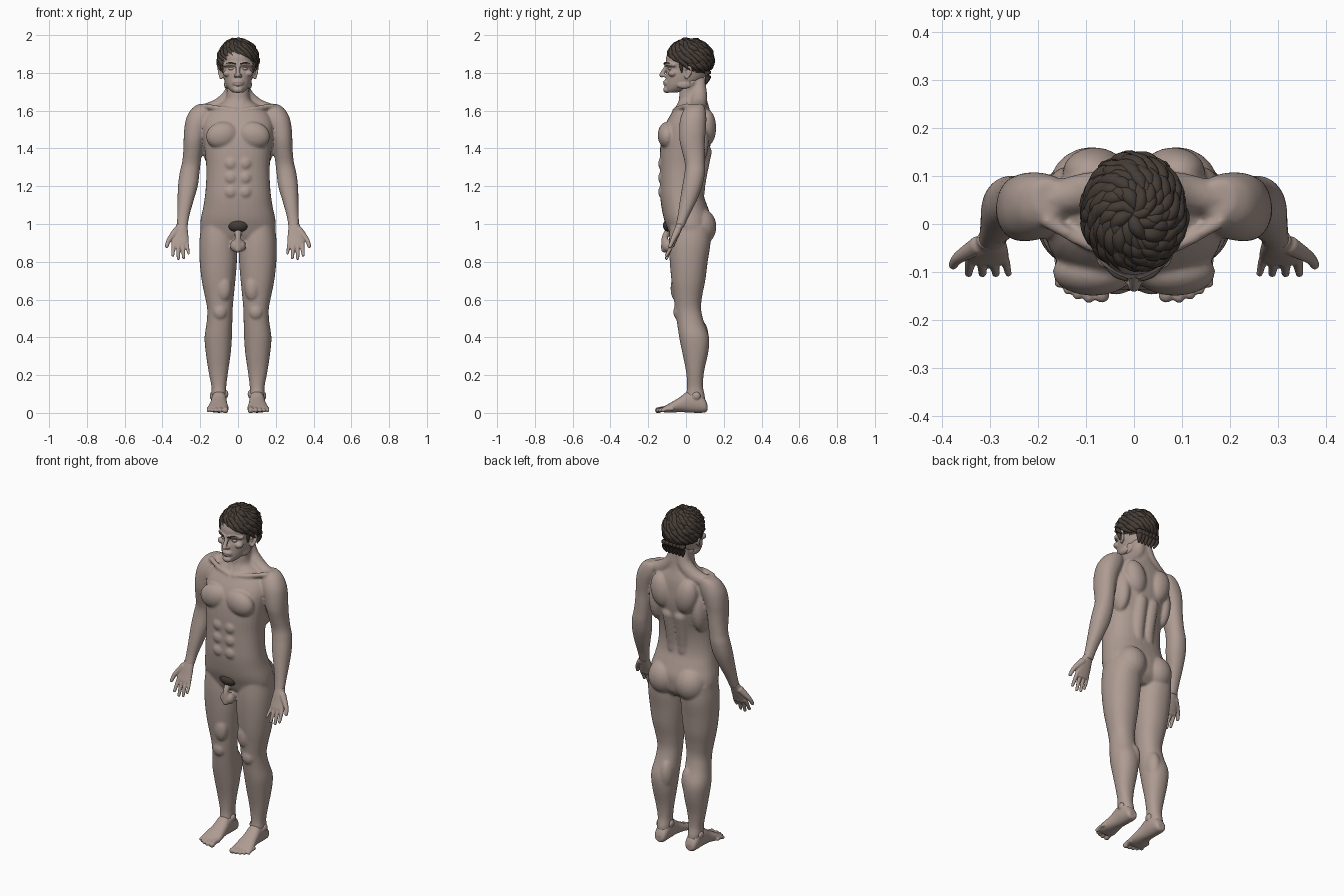
import bpy, bmesh, math, random
from mathutils import Vector, Matrix

random.seed(4)
def material(name, col):
    m = bpy.data.materials.new(name)
    m.diffuse_color = (*col, 1)
    return m
SKIN = material("skin", (0.42, 0.33, 0.29))
HAIR = material("hair", (0.06, 0.045, 0.036))

def spline(rows, sub=4):
    out = []
    for i in range(len(rows) - 1):
        p = [rows[max(0, min(len(rows) - 1, i + k))] for k in (-1, 0, 1, 2)]
        for s in range(sub):
            t = s / sub
            out.append([b + .5 * t * (c - a + t * (2*a - 5*b + 4*c - d + t * (3*(b - c) + d - a)))
                        for a, b, c, d in zip(*p)])
    return out + [list(rows[-1])]

def skin_rings(bm, rings):
    n = len(rings[0])
    vs = [[bm.verts.new(p) for p in r] for r in rings]
    for a, b in zip(vs, vs[1:]):
        for i in range(n):
            bm.faces.new((a[i], a[(i+1) % n], b[(i+1) % n], b[i]))
    bm.faces.new(vs[0][::-1])
    bm.faces.new(vs[-1])

# Rows are (position along axis, x min, x max, other min, other max)
def loft(bm, rows, axis="z", power=2.2, side=1, n=32):
    rings = []
    for t, x0, x1, v0, v1 in spline(rows):
        ring = []
        for i in range(n):
            a = 2 * math.pi * i / n
            c, s = math.cos(a), math.sin(a)
            x = (x0 + x1) / 2 + (x1 - x0) / 2 * math.copysign(abs(c) ** (2 / power), c)
            v = (v0 + v1) / 2 + (v1 - v0) / 2 * math.copysign(abs(s) ** (2 / power), s)
            ring.append((side * x, v, t) if axis == "z" else (side * x, t, v))
        rings.append(ring)
    skin_rings(bm, rings)

# Points are (x, y, z, radius)
def tube(bm, pts, side=1, n=12, sub=4, cap=True):
    pts = spline(pts, sub)
    rings = []
    for i, p in enumerate(pts):
        d = Vector(pts[min(i+1, len(pts)-1)][:3]) - Vector(pts[max(i-1, 0)][:3])
        q = d.to_track_quat("Z", "Y")
        rings.append([])
        for k in range(n):
            a = 2 * math.pi * k / n
            v = Vector(p[:3]) + q @ Vector((math.cos(a), math.sin(a), 0)) * p[3]
            rings[-1].append((side * v.x, v.y, v.z))
    skin_rings(bm, rings)
    if cap:
        for p in (pts[0], pts[-1]):
            ball(bm, p[:3], (p[3],) * 3, side)

def ball(bm, c, r, side=1, tilt=0):
    m = Matrix.Translation((side * c[0], c[1], c[2])) @ Matrix.Rotation(side * tilt, 4, "Y") @ Matrix.Diagonal((*r, 1))
    bmesh.ops.create_uvsphere(bm, u_segments=20, v_segments=14, radius=1, matrix=m)

def finish(bm, name, mat, voxel=0, smooth=0):
    bmesh.ops.recalc_face_normals(bm, faces=bm.faces)
    for f in bm.faces:
        f.smooth = True
    me = bpy.data.meshes.new(name)
    bm.to_mesh(me)
    bm.free()
    me.materials.append(mat)
    ob = bpy.data.objects.new(name, me)
    bpy.context.collection.objects.link(ob)
    if voxel:
        r = ob.modifiers.new("fuse", "REMESH")
        r.mode, r.voxel_size, r.use_smooth_shade = "VOXEL", voxel, True
        s = ob.modifiers.new("soften", "SMOOTH")
        s.factor, s.iterations = 0.5, smooth
    return ob

# Torso and neck
body = bmesh.new()
torso = [(.89, .13, -.05, .09), (.93, .185, -.08, .125), (.98, .2, -.1, .135), (1.03, .197, -.118, .135),
         (1.09, .184, -.13, .115), (1.15, .175, -.137, .095), (1.22, .169, -.138, .09), (1.3, .168, -.138, .1),
         (1.38, .176, -.138, .122), (1.46, .186, -.13, .135), (1.53, .188, -.108, .135), (1.585, .165, -.078, .13),
         (1.625, .115, -.05, .12), (1.655, .07, -.038, .112), (1.7, .06, -.035, .105), (1.78, .058, -.03, .1)]
loft(body, [(z, -w, w, f, b) for z, w, f, b in torso], power=2.35)
for s in (1, -1):
    # Legs
    loft(body, [(.99, .02, .195, -.085, .13), (.9, .008, .205, -.09, .13), (.8, .006, .203, -.086, .115),
                (.7, .014, .192, -.077, .102), (.62, .022, .176, -.066, .086), (.55, .028, .163, -.058, .08),
                (.48, .03, .166, -.048, .095), (.4, .032, .177, -.036, .122), (.32, .038, .171, -.02, .118),
                (.22, .052, .156, 0, .096), (.14, .062, .141, .006, .09), (.09, .062, .14, 0, .1),
                (.05, .068, .132, .01, .1)], side=s)
    ball(body, (.095, -.043, .535), (.036, .024, .042), s)
    ball(body, (.072, .07, .405), (.04, .05, .09), s)
    ball(body, (.075, -.05, .66), (.04, .032, .07), s)
    # Arms
    loft(body, [(1.635, .15, .21, .02, .09), (1.61, .13, .246, -.008, .102), (1.56, .14, .274, -.03, .108),
                (1.5, .165, .285, -.036, .105), (1.44, .18, .288, -.034, .1), (1.38, .19, .29, -.02, .1),
                (1.32, .198, .297, -.006, .1), (1.27, .204, .309, -.008, .1), (1.2, .213, .318, -.02, .086),
                (1.12, .236, .32, -.033, .055), (1.04, .258, .322, -.045, .015), (.98, .267, .325, -.058, -.012)], side=s)
    # Chest, back, seat and belly muscles
    ball(body, (.085, -.1, 1.47), (.086, .05, .07), s, .25)
    ball(body, (.14, .05, 1.43), (.048, .07, .13), s)
    ball(body, (.082, .108, 1.51), (.065, .052, .1), s, .2)
    ball(body, (.088, .075, .985), (.09, .086, .1), s)
    tube(body, [(.036, .06, 1.05, .038), (.034, .062, 1.2, .04), (.038, .095, 1.38, .042)], s)
    for z in (1.17, 1.245, 1.32):
        ball(body, (.038, -.118, z), (.037, .03, .038), s)
    # Neck muscles and collar bones
    tube(body, [(.02, .07, 1.75, .035), (.04, .07, 1.68, .042), (.1, .065, 1.625, .042), (.18, .05, 1.6, .035)], s)
    tube(body, [(.015, -.062, 1.6, .012), (.09, -.045, 1.612, .013), (.18, .005, 1.625, .014)], s, sub=3)
    tube(body, [(.058, .03, 1.75, .014), (.012, -.045, 1.61, .014)], s)
    ball(body, (.018, -.095, .885), (.024, .03, .033), s)
tube(body, [(0, -.09, .97, .018), (0, -.112, .93, .017), (0, -.115, .865, .018)])
finish(body, "body", SKIN, .0065, 7)

# Hands
hands = bmesh.new()
for s in (1, -1):
    loft(hands, [(1.0, .268, .326, -.052, -.008), (.97, .266, .334, -.063, -.022), (.93, .262, .348, -.075, -.04),
                 (.9, .262, .351, -.085, -.054), (.88, .267, .346, -.088, -.062)], side=s)
    for x0, x1, z, r in ((.271, .262, .835, .009), (.294, .288, .812, .0105), (.317, .316, .808, .0108), (.34, .345, .825, .0105)):
        tube(hands, [(x0, -.068, .9, r + .001), ((x0+x1)/2, -.084, .87, r), (x1, -.103, z + .01, r * .8)], s)
    tube(hands, [(.325, -.045, .965, .02), (.35, -.06, .935, .016), (.368, -.072, .91, .0125), (.377, -.085, .882, .01)], s)
finish(hands, "hands", SKIN, .0035, 3)

# Feet and toes
feet = bmesh.new()
for s in (1, -1):
    loft(feet, [(.113, .08, .122, .012, .045), (.1, .066, .134, .002, .075), (.06, .061, .14, 0, .115),
                (.01, .06, .142, .002, .115), (-.03, .057, .147, .004, .085), (-.075, .051, .158, .002, .058),
                (-.11, .05, .164, .002, .038), (-.125, .056, .155, .006, .028)], axis="y", side=s)
    ball(feet, (.065, .045, .1), (.014, .022, .022), s)
    ball(feet, (.136, .055, .09), (.014, .022, .022), s)
    for x, y, r in ((.067, -.148, .017), (.094, -.153, .0125), (.117, -.147, .0115), (.137, -.137, .011), (.156, -.123, .0105)):
        tube(feet, [(x, y + .05, .022, r), (x, y + .02, .02, r * .85), (x, y, .0135, r * .95)], s)
finish(feet, "feet", SKIN, .004, 3)

# Head: skull, jaw, ears, nose, lips, brow and cheeks
head = bmesh.new()
skull = [(1.695, .025, -.1, -.05), (1.71, .045, -.108, .0), (1.735, .063, -.109, .05), (1.765, .074, -.107, .09),
         (1.8, .081, -.103, .112), (1.825, .084, -.096, .122), (1.85, .088, -.106, .126), (1.89, .09, -.103, .126),
         (1.925, .082, -.084, .115), (1.95, .06, -.055, .085), (1.965, .03, -.015, .05)]
loft(head, [(z, -w, w, f, b) for z, w, f, b in skull], power=2.15)
tube(head, [(0, -.1, 1.838, .011), (0, -.117, 1.812, .011), (0, -.128, 1.789, .0135)])
ball(head, (0, -.103, 1.711), (.027, .018, .018))
ball(head, (0, -.111, 1.752), (.024, .012, .006))
ball(head, (0, -.109, 1.739), (.021, .012, .007))
ball(head, (0, -.1, 1.748), (.033, .018, .022))
for s in (1, -1):
    ball(head, (.013, -.113, 1.785), (.01, .012, .009), s)
    tube(head, [(.012, -.106, 1.844, .01), (.04, -.095, 1.848, .011), (.07, -.065, 1.842, .011)], s)
    ball(head, (.055, -.07, 1.797), (.024, .024, .018), s)
    ball(head, (.06, -.01, 1.738), (.014, .04, .022), s)
    tube(head, [(.08, -.002, 1.79, .006), (.09, .002, 1.772, .007), (.096, .018, 1.79, .007), (.102, .028, 1.815, .007),
                (.1, .015, 1.832, .007), (.09, .0, 1.82, .006)], s)
    ball(head, (.086, .012, 1.805), (.007, .014, .022), s)
finish(head, "head", SKIN, .004, 3)

# Eyes and eyebrows
eyes, brows = bmesh.new(), bmesh.new()
for s in (1, -1):
    ball(eyes, (.034, -.082, 1.822), (.016, .013, .009), s)
    tube(brows, [(.014, -.117, 1.848, .003), (.04, -.106, 1.854, .0045), (.066, -.08, 1.847, .002)], s)
finish(eyes, "eyes", SKIN)
finish(brows, "eyebrows", HAIR)

# Scalp cap
C, R = Vector((0, .02, 1.865)), Vector((.099, .117, .108))
def hairline(d):
    return 1.815 - .075 * d.y / max(.01, math.hypot(d.x, d.y))
hair = bmesh.new()
bmesh.ops.create_uvsphere(hair, u_segments=40, v_segments=28, radius=1,
                          matrix=Matrix.Translation(C) @ Matrix.Diagonal((*R, 1)))
bmesh.ops.delete(hair, geom=[v for v in hair.verts if v.co.z < hairline(v.co - C)], context="VERTS")

# Wavy locks swirling out from the crown
for i in range(210):
    a = i * 2.39996
    tilt = math.acos(1 - 1.25 * (i + .5) / 210)
    w = random.uniform(.011, .017)
    pts = []
    for k in range(4):
        t, b = tilt + .19 * (k - 1), a + .24 * (k - 1) + random.uniform(-.06, .06)
        d = Vector((math.sin(t) * math.cos(b), math.sin(t) * math.sin(b), math.cos(t)))
        lift = .98 + random.uniform(0, .05) + .02 * (k == 3)
        pts.append((*(C + Vector(x * y for x, y in zip(d, R)) * lift), w * (.35, 1, .85, .08)[k]))
    if pts[2][2] > hairline(Vector(pts[2][:3]) - C):
        tube(hair, pts, n=7, sub=3, cap=False)
# Nape and sideburns
for s in (1, -1):
    for x in (.012, .036, .058):
        tube(hair, [(x, .115, 1.81, .018), (x, .115, 1.775, .016), (x * .9, .104, 1.74, .004)], s, n=8, cap=False)
    tube(hair, [(.085, -.025, 1.86, .014), (.083, -.024, 1.825, .009), (.081, -.022, 1.8, .002)], s, n=8, cap=False)
finish(hair, "hair", HAIR)

# Pubic hair patch
patch = bmesh.new()
ball(patch, (0, -.086, .992), (.056, .036, .036))
finish(patch, "pubic_hair", HAIR)
